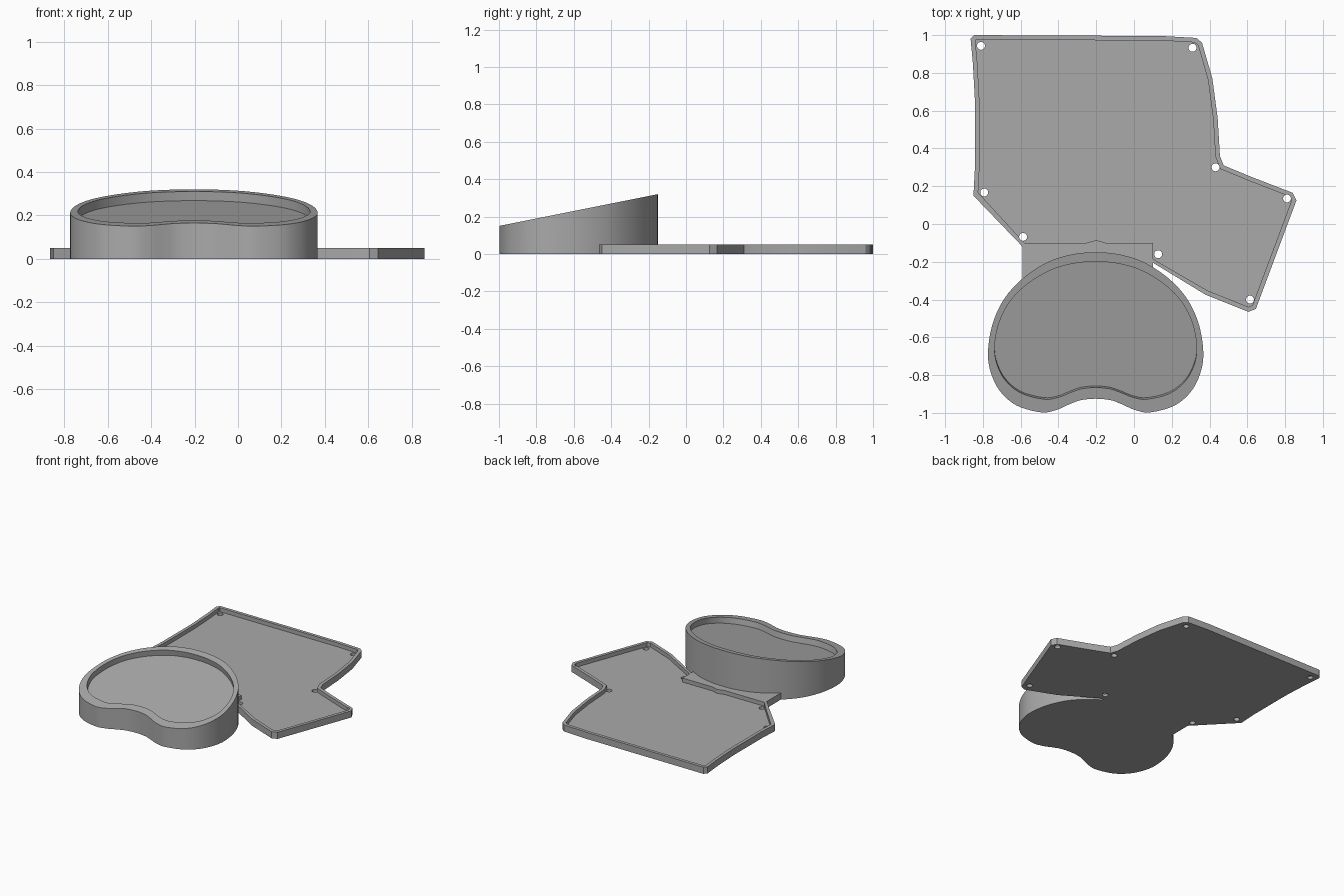
import bpy, bmesh, math
from mathutils import Vector
from mathutils.geometry import interpolate_bezier

cube = bpy.data.objects.get("Cube")
if cube:
    bpy.data.objects.remove(cube)

GREY = (0.4, 0.4, 0.4, 1)
mat = bpy.data.materials.new("plain grey")
mat.use_nodes = True
mat.diffuse_color = GREY
mat.node_tree.nodes["Principled BSDF"].inputs["Base Color"].default_value = GREY


def make(name, bm):
    bmesh.ops.recalc_face_normals(bm, faces=bm.faces)
    mesh = bpy.data.meshes.new(name)
    bm.to_mesh(mesh)
    bm.free()
    obj = bpy.data.objects.new(name, mesh)
    bpy.context.collection.objects.link(obj)
    mesh.materials.append(mat)
    return obj


def ring(bm, points):
    return [bm.verts.new(p) for p in points]


def bridge(bm, a, b):
    for i in range(len(a)):
        j = (i + 1) % len(a)
        bm.faces.new((a[i], a[j], b[j], b[i]))


def prism(name, outline, z0, z1):
    bm = bmesh.new()
    low = ring(bm, [(x, y, z0) for x, y in outline])
    high = ring(bm, [(x, y, z1) for x, y in outline])
    bridge(bm, low, high)
    bm.faces.new(low)
    bm.faces.new(high)
    return make(name, bm)


def cut(target, cutter):
    mod = target.modifiers.new("cut", "BOOLEAN")
    mod.operation, mod.solver, mod.object = "DIFFERENCE", "EXACT", cutter
    bpy.context.view_layer.objects.active = target
    bpy.ops.object.modifier_apply(modifier=mod.name)
    bpy.data.objects.remove(cutter)


def inset(points, width):
    """Offset a clockwise outline inwards by mitring its corners."""
    pts = [Vector(p) for p in points]
    result = []
    for i, p in enumerate(pts):
        d1 = (p - pts[i - 1]).normalized()
        d2 = (pts[(i + 1) % len(pts)] - p).normalized()
        n1, n2 = Vector((d1.y, -d1.x)), Vector((d2.y, -d2.x))
        result.append(tuple(p + (n1 + n2) * width / (1 + n1.dot(n2))))
    return result


# Flat tray with a raised rim, and a solid neck running under the dish
rim = [(-0.85, 0.15), (-0.842, 0.3), (-0.842, 0.65), (-0.853, 0.85), (-0.865, 0.98),
       (-0.845, 1.0), (0.15, 0.995), (0.33, 0.985), (0.36, 0.96), (0.415, 0.77),
       (0.443, 0.56), (0.455, 0.36), (0.475, 0.31), (0.62, 0.25), (0.84, 0.165),
       (0.86, 0.125), (0.645, -0.45), (0.605, -0.465), (0.38, -0.375), (0.1, -0.205)]
neck = [(0.1, -0.24), (-0.2, -0.17), (-0.59, -0.3), (-0.59, -0.12)]
tray = prism("tray", rim + neck, 0, 0.05)

neck_top = [(0.1, -0.1), (-0.15, -0.1), (-0.2, -0.085), (-0.25, -0.1), (-0.58, -0.1)]
pocket = inset(rim, 0.024)[:-1] + [(0.1, -0.185)] + neck_top
cut(tray, prism("pocket cutter", pocket, 0.02, 0.1))

# Screw holes through the tray floor
for hx, hy in [(-0.81, 0.943), (0.31, 0.933), (0.432, 0.3), (0.81, 0.135),
               (0.614, -0.4), (0.128, -0.16), (-0.587, -0.068), (-0.793, 0.167)]:
    circle = [(hx + 0.021 * math.cos(a * math.tau / 24),
               hy + 0.021 * math.sin(a * math.tau / 24)) for a in range(24)]
    cut(tray, prism("hole cutter", circle, -0.05, 0.1))

# Kidney outline: half profile, mirrored and smoothed
half = [(0, -0.15), (0.12, -0.16), (0.25, -0.2), (0.38, -0.283), (0.48, -0.39),
        (0.543, -0.52), (0.569, -0.66), (0.56, -0.77), (0.51, -0.88), (0.42, -0.96),
        (0.29, -0.997), (0.21, -0.985), (0.14, -0.955), (0.08, -0.933), (0, -0.925)]
knots = [Vector(p).to_3d() for p in half + [(-x, y) for x, y in half[-2:0:-1]]]
kidney = []
for i, p in enumerate(knots):
    q = knots[(i + 1) % len(knots)]
    tp = (q - knots[i - 1]) / 6
    tq = (knots[(i + 2) % len(knots)] - p) / 6
    kidney += interpolate_bezier(p, p + tp, q - tq, q, 6)[:-1]

CENTRE, SLOPE, DEPTH = -0.203, 0.2, 0.042


def top_z(y):
    return 0.15 + SLOPE * (y + 1)


# Dish with a sloping top and a recess sunk square to the slope
outer = [(p.x + CENTRE, p.y) for p in kidney]
inner = [(p.x * 0.938 + CENTRE, -0.2 + (p.y + 0.15) * 0.859) for p in kidney]
bm = bmesh.new()
rings = [ring(bm, [(x, y, 0) for x, y in outer]),
         ring(bm, [(x, y, top_z(y)) for x, y in outer]),
         ring(bm, [(x, y, top_z(y)) for x, y in inner]),
         ring(bm, [(x, y + SLOPE * DEPTH, top_z(y) - DEPTH) for x, y in inner])]
for a, b in zip(rings, rings[1:]):
    bridge(bm, a, b)
bm.faces.new(rings[0])
bm.faces.new(rings[-1])
dish = make("kidney_dish", bm)

for obj in (tray, dish):
    bpy.ops.object.select_all(action="DESELECT")
    obj.select_set(True)
    bpy.context.view_layer.objects.active = obj
    bpy.ops.object.shade_smooth_by_angle(angle=math.radians(20))
